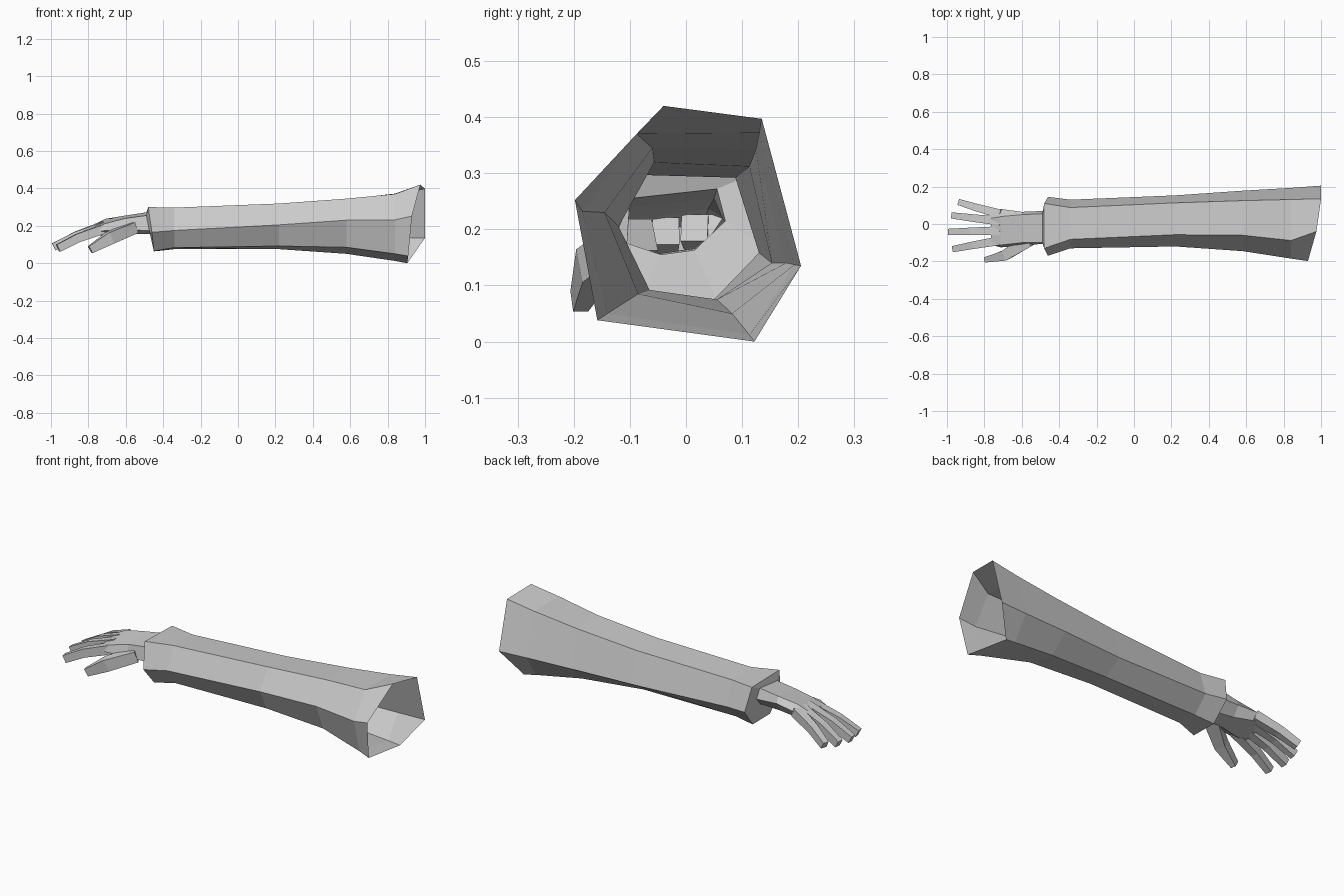
import bpy
from mathutils import Vector

if "Cube" in bpy.data.objects:
    bpy.data.objects.remove(bpy.data.objects["Cube"])


def loft(name, rings, cap_start=False, cap_end=False):
    """Skin a list of equal-sided rings into one flat-shaded mesh."""
    n = len(rings[0])
    verts = [tuple(p) for r in rings for p in r]
    faces = []
    for i in range(len(rings) - 1):
        for j in range(n):
            k = (j + 1) % n
            faces.append((i * n + j, i * n + k, (i + 1) * n + k, (i + 1) * n + j))
    if cap_start:
        faces.append(tuple(reversed(range(n))))
    if cap_end:
        faces.append(tuple(range((len(rings) - 1) * n, len(rings) * n)))
    me = bpy.data.meshes.new(name)
    me.from_pydata(verts, [], faces)
    me.update()
    ob = bpy.data.objects.new(name, me)
    bpy.context.collection.objects.link(ob)
    return ob


def section(x, yz, lean=(0,) * 6):
    return [(x + d, y, z) for (y, z), d in zip(yz, lean)]


# Corner order of every hexagon: top front, top back, back, low back, low front, front
wrist = section(-0.49, [(-.10, .255), (.055, .272), (.07, .215), (.015, .163), (-.045, .155), (-.105, .175)],
                (0, 0, .01, .025, .025, .015))

# Sleeve: open flared end, shaft, cuff and the ring closing in on the wrist
rim = [(.975, -.04, .42), (1, .135, .397), (1, .205, .135), (.905, .122, 0), (.91, -.158, .038), (.93, -.198, .252)]
sleeve = [
    rim,
    section(.84, [(-.088, .37), (.131, .372), (.193, .137), (.113, .012), (-.14, .05), (-.185, .232)]),
    section(.58, [(-.06, .345), (.125, .342), (.178, .14), (.082, .05), (-.085, .085), (-.145, .23)]),
    section(.22, [(-.057, .319), (.113, .312), (.153, .14), (.055, .075), (-.065, .092), (-.12, .205)]),
    section(-.34, [(-.082, .297), (.088, .292), (.13, .158), (.05, .075), (-.065, .083), (-.13, .175)]),
    section(-.46, [(-.13, .30), (.11, .295), (.145, .165), (.06, .063), (-.09, .065), (-.17, .165)],
            (-.02, -.02, 0, .01, .01, 0)),
    wrist,
]
loft("sleeve", sleeve)

# Palm
loft("palm", [
    wrist,
    section(-.60, [(-.10, .24), (.05, .255), (.065, .22), (.03, .168), (-.06, .155), (-.115, .178)]),
    section(-.71, [(-.112, .212), (.04, .237), (.08, .212), (.06, .175), (-.08, .15), (-.125, .175)]),
    section(-.765, [(-.105, .19), (.03, .21), (.06, .19), (.05, .168), (-.08, .148), (-.112, .165)]),
], cap_end=True)


def digit(name, path, widths, depths):
    """Four-sided finger: sections square to the path."""
    pts = [Vector(p) for p in path]
    rings = []
    for i, p in enumerate(pts):
        d = (pts[min(i + 1, len(pts) - 1)] - pts[max(i - 1, 0)]).normalized()
        side = d.cross(Vector((0, 0, 1))).normalized()
        up = side.cross(d)
        w, h = side * widths[i] / 2, up * depths[i] / 2
        rings.append([p - w + h, p + w + h, p + w - h, p - w - h])
    loft(name, rings, True, True)


# Fingers: base y, base z, tip x, tip y, tip z
for name, by, bz, tx, ty, tz in [
    ("index_finger", -.088, .185, -.962, -.133, .08),
    ("middle_finger", -.036, .197, -.985, -.042, .087),
    ("ring_finger", .015, .203, -.967, .045, .09),
    ("little_finger", .052, .203, -.93, .115, .098),
]:
    base = (-.71, by, bz)
    mid = (-.71 + (tx + .71) * .58, by + (ty - by) * .55, bz + (tz - bz) * .48)
    digit(name, [base, mid, (tx, ty, tz)], [.048, .04, .033], [.05, .046, .042])

# Thumb
digit("thumb", [(-.56, -.085, .19), (-.685, -.165, .135), (-.79, -.19, .072)], [.07, .055, .028], [.06, .065, .042])
